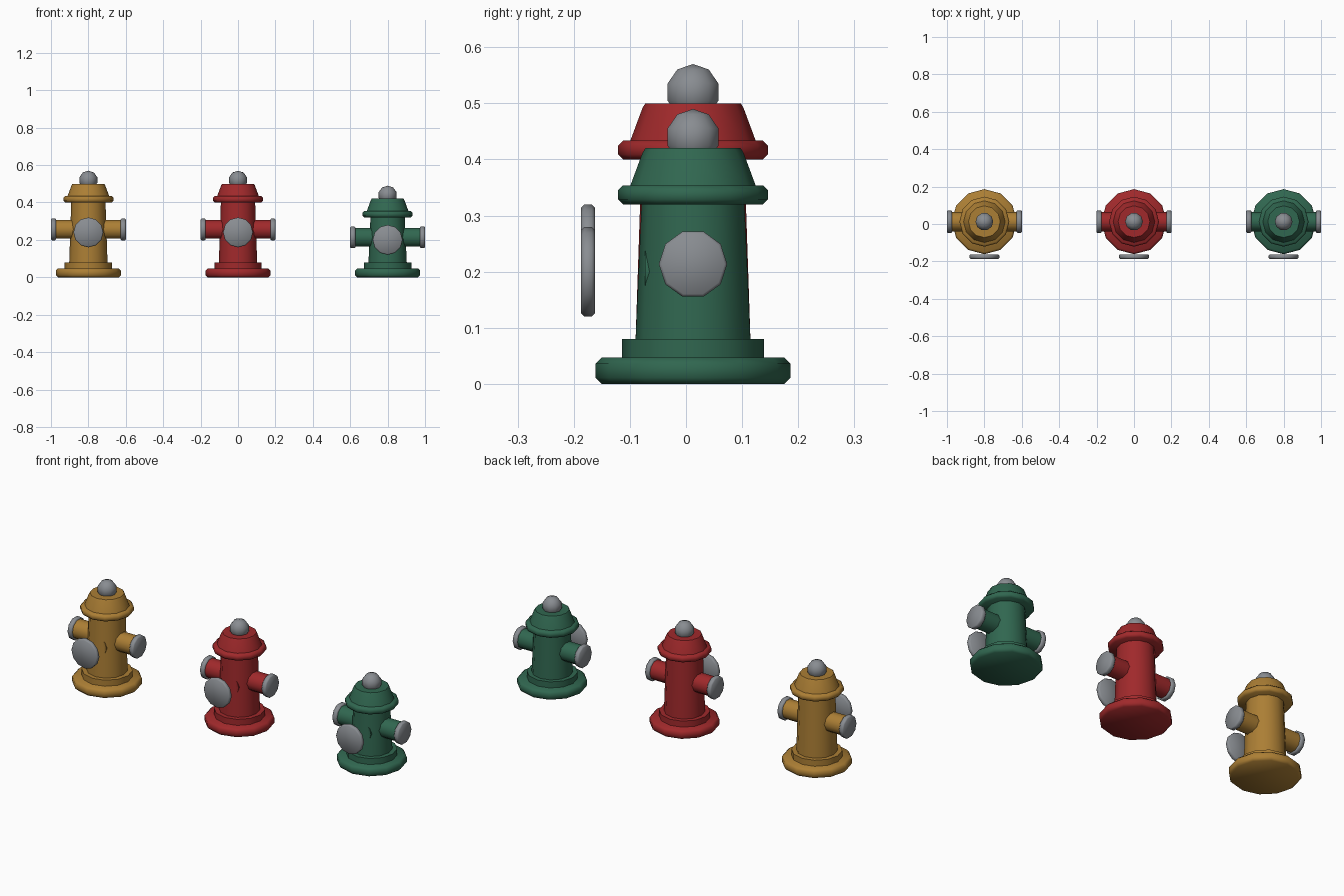
import bpy, bmesh
from math import sin, cos, pi, radians
from mathutils import Matrix, Vector

if "Cube" in bpy.data.objects:
    bpy.data.objects.remove(bpy.data.objects["Cube"])

CENTRE_Y = 0.0125


def material(name, colour):
    mat = bpy.data.materials.new(name)
    mat.use_nodes = True
    mat.diffuse_color = (*colour, 1)
    mat.node_tree.nodes["Principled BSDF"].inputs["Base Color"].default_value = (*colour, 1)
    return mat


yellow = material("mustard yellow", (0.41, 0.21, 0.035))
red = material("deep red", (0.35, 0.022, 0.024))
green = material("dark green", (0.03, 0.135, 0.08))
grey = material("steel grey", (0.25, 0.265, 0.285))


def finish(bm, name, mat, matrix):
    bmesh.ops.transform(bm, matrix=matrix, verts=bm.verts)
    bmesh.ops.recalc_face_normals(bm, faces=bm.faces)
    mesh = bpy.data.meshes.new(name)
    bm.to_mesh(mesh)
    bm.free()
    mesh.materials.append(mat)
    obj = bpy.data.objects.new(name, mesh)
    bpy.context.collection.objects.link(obj)
    bpy.ops.object.select_all(action='DESELECT')
    obj.select_set(True)
    bpy.context.view_layer.objects.active = obj
    bpy.ops.object.shade_smooth_by_angle(angle=radians(50))


def lathe(name, profile, mat, location, rotation=Matrix(), sides=12):
    """Closed solid turned around z from (radius, height) points."""
    bm = bmesh.new()
    rings = [[bm.verts.new((r * sin(2 * pi * i / sides), r * cos(2 * pi * i / sides), h))
              for i in range(sides)] for r, h in profile]
    for low, high in zip(rings, rings[1:]):
        for i in range(sides):
            j = (i + 1) % sides
            bm.faces.new((low[i], low[j], high[j], high[i]))
    bm.faces.new(rings[0])
    bm.faces.new(rings[-1])
    finish(bm, name, mat, Matrix.Translation(location) @ rotation)


def disc(radius, bottom, top, bevel):
    """Profile of a disc with chamfered rims."""
    return [(radius - bevel, bottom), (radius, bottom + bevel),
            (radius, top - bevel), (radius - bevel, top)]


def hydrant(label, x, neck, port_z, plate_z, paint):
    foot = Vector((x, CENTRE_Y, 0))

    # Stepped base, tapered barrel, collar and bonnet
    lathe(label + "_base", disc(0.174, 0, 0.047, 0.011), paint, foot)
    lathe(label + "_base_step", [(0.1265, 0.04), (0.1265, 0.08)], paint, foot)
    lathe(label + "_barrel", [(0.1025, 0.075), (0.0915, neck + 0.005)], paint, foot)
    lathe(label + "_collar", disc(0.1335, neck, neck + 0.034, 0.009), paint, foot)
    lathe(label + "_bonnet", [(0.113, neck + 0.03), (0.09, neck + 0.092),
                              (0.085, neck + 0.1)], paint, foot)

    # Round top knob
    bm = bmesh.new()
    bmesh.ops.create_uvsphere(bm, u_segments=10, v_segments=5, radius=0.05)
    finish(bm, label + "_top_knob", grey,
           Matrix.Translation(foot + Vector((0, 0, neck + 0.12))) @ Matrix.Rotation(pi / 2, 4, 'Z'))

    # Side outlets with caps
    for side, sign in (("left", 1), ("right", -1)):
        turn = Matrix.Rotation(sign * pi / 2, 4, 'Y')
        at = foot + Vector((0, 0, port_z))
        lathe(f"{label}_{side}_outlet", [(0.052, 0.05), (0.052, 0.178)], paint, at, turn, 10)
        lathe(f"{label}_{side}_cap", disc(0.061, 0.173, 0.2, 0.005), grey, at, turn, 10)

    # Front outlet stub and its separate round plate
    turn = Matrix.Rotation(pi / 2, 4, 'X')
    at = foot + Vector((0, 0, plate_z))
    lathe(label + "_front_outlet", [(0.055, 0.03), (0.055, 0.086)], paint, at, turn)
    lathe(label + "_front_plate", disc(0.08, 0.1745, 0.1995, 0.006), grey, at, turn)


hydrant("yellow_hydrant", -0.8, 0.40, 0.256, 0.24, yellow)
hydrant("red_hydrant", 0.0, 0.40, 0.256, 0.24, red)
hydrant("green_hydrant", 0.8, 0.32, 0.2135, 0.20, green)
